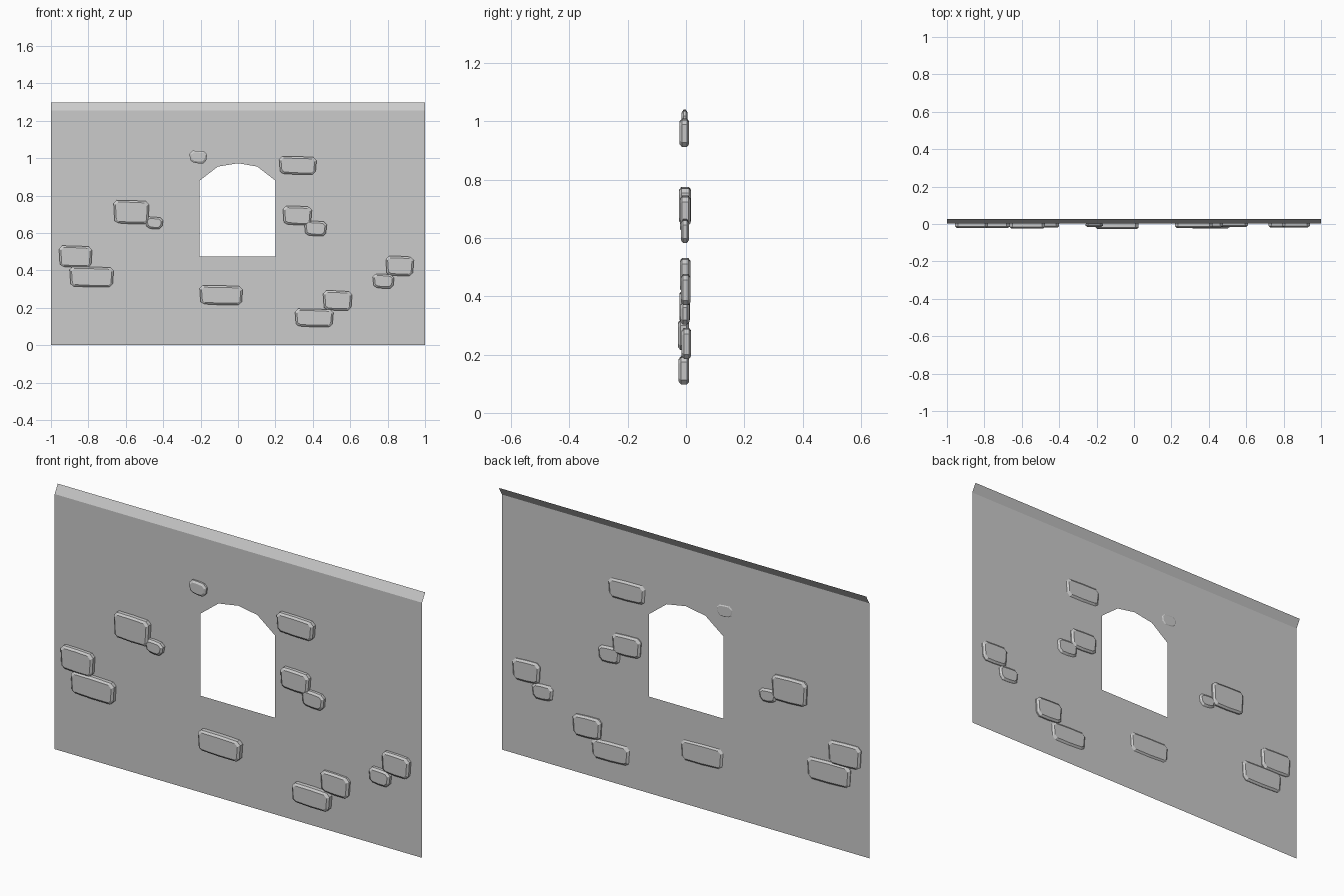
import bpy, bmesh

if "Cube" in bpy.data.objects:
    bpy.data.objects.remove(bpy.data.objects["Cube"])

WALL_Y, TOP_Y = 0.003, 0.027


def make_object(name, bm):
    mesh = bpy.data.meshes.new(name)
    bm.to_mesh(mesh)
    bm.free()
    obj = bpy.data.objects.new(name, mesh)
    bpy.context.collection.objects.link(obj)
    return obj


def add_loop(bm, points, y):
    verts = [bm.verts.new((x, y, z)) for x, z in points]
    edges = [bm.edges.new((verts[i], verts[(i + 1) % len(verts)])) for i in range(len(verts))]
    return verts, edges


# Wall sheet with an arched window opening and a sloped strip along the top
bm = bmesh.new()
outer, outer_edges = add_loop(bm, [(-1, 0), (1, 0), (1, 1.255), (-1, 1.255)], WALL_Y)
window = [(-0.205, 0.475), (0.2, 0.475), (0.2, 0.88), (0.103, 0.955),
          (0, 0.973), (-0.108, 0.955), (-0.205, 0.88)]
_, window_edges = add_loop(bm, window, WALL_Y)
bmesh.ops.triangle_fill(bm, use_beauty=True, edges=outer_edges + window_edges,
                        normal=(0, -1, 0))
right, left = (bm.verts.new((x, TOP_Y, 1.297)) for x in (1, -1))
bm.faces.new((outer[3], outer[2], right, left))
bmesh.ops.recalc_face_normals(bm, faces=bm.faces)
bm.normal_update()
if sum(f.normal.y * f.calc_area() for f in bm.faces) > 0:
    bmesh.ops.reverse_faces(bm, faces=bm.faces)
make_object("wall", bm)


# Worn brick: chamfered outline with bevelled front and back rims
def brick(name, x0, x1, z0, z1, front, back):
    cx, cz = (x0 + x1) / 2, (z0 + z1) / 2
    w, h = (x1 - x0) / 2, (z1 - z0) / 2
    c, t = 0.016, 0.005
    shape = [(-w + t + c, -h + t), (0, -h), (w - t - c, -h), (w - t, -h + c),
             (w, h - c - t), (w - c, h - t), (0, h - 0.001), (-w + c, h),
             (-w, h - c), (-w + t, -h + c)]
    bevel = 0.01
    depth = min(0.008, (back - front) * 0.3)
    bm = bmesh.new()
    rings = []
    for y, inset in ((front, bevel), (front + depth, 0), (back - depth, 0), (back, bevel)):
        sx, sz = 1 - inset / w, 1 - inset / h
        rings.append([bm.verts.new((cx + x * sx, y, cz + z * sz)) for x, z in shape])
    n = len(shape)
    for a, b in zip(rings, rings[1:]):
        for i in range(n):
            bm.faces.new((a[i], b[i], b[(i + 1) % n], a[(i + 1) % n]))
    bm.faces.new(rings[0])
    bm.faces.new(rings[-1][::-1])
    bmesh.ops.recalc_face_normals(bm, faces=bm.faces)
    make_object(name, bm)


# Each brick: left, right, bottom, top, front, back
bricks = [
    (-0.26, -0.165, 0.972, 1.04, -0.015, 0.006),
    (0.22, 0.42, 0.912, 1.01, -0.022, 0.011),
    (-0.665, -0.475, 0.648, 0.775, -0.024, 0.018),
    (-0.495, -0.40, 0.62, 0.687, -0.02, 0.011),
    (0.24, 0.395, 0.642, 0.745, -0.021, 0.016),
    (0.355, 0.475, 0.583, 0.665, -0.018, 0.011),
    (-0.957, -0.78, 0.415, 0.532, -0.021, 0.015),
    (-0.90, -0.665, 0.31, 0.42, -0.022, 0.014),
    (-0.205, 0.025, 0.215, 0.32, -0.027, 0.01),
    (0.79, 0.94, 0.37, 0.477, -0.018, 0.015),
    (0.72, 0.835, 0.303, 0.382, -0.019, 0.012),
    (0.455, 0.61, 0.185, 0.292, -0.015, 0.018),
    (0.305, 0.51, 0.097, 0.195, -0.025, 0.011),
]
for i, values in enumerate(bricks, 1):
    brick(f"brick_{i:02d}", *values)
